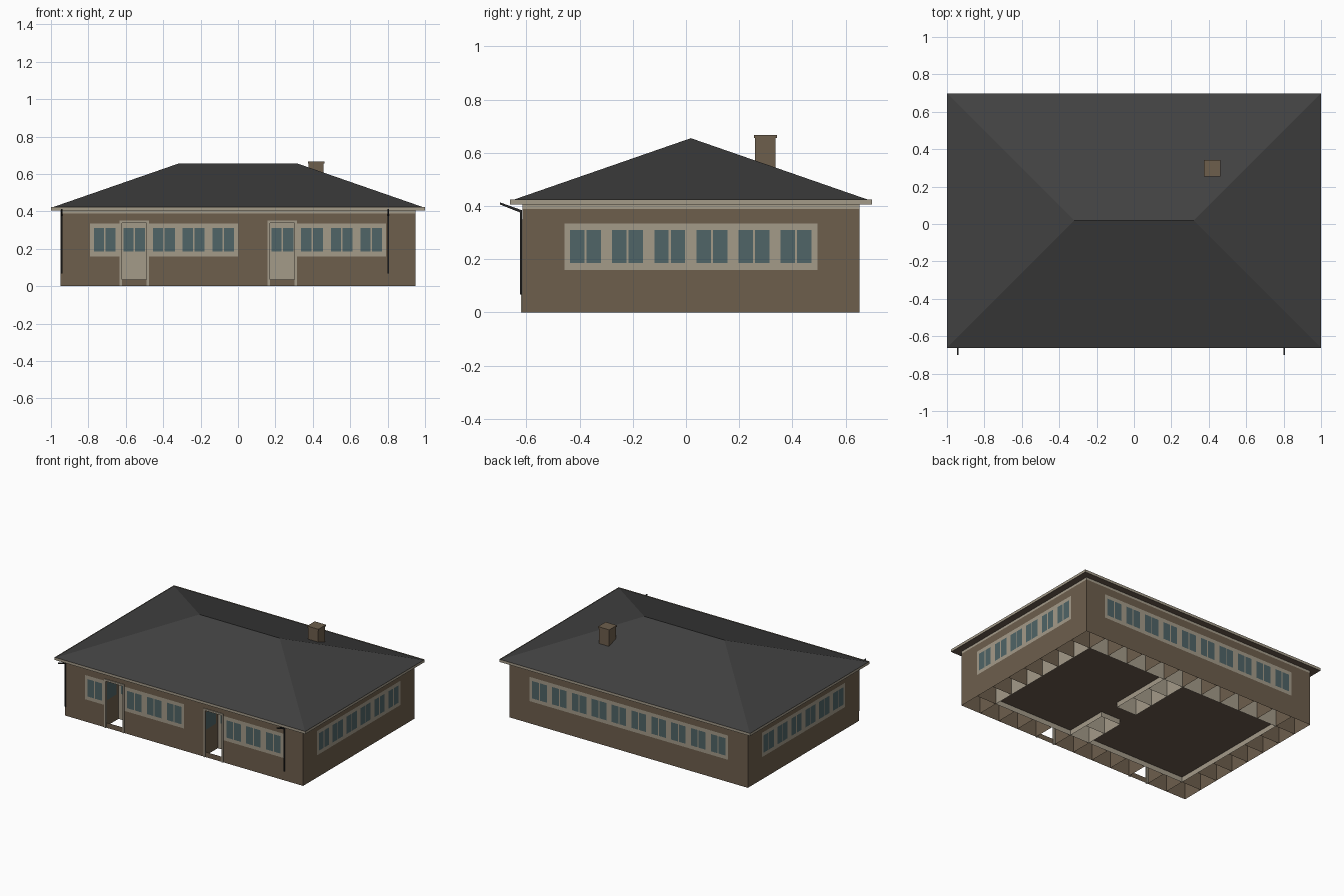
import bpy, bmesh
from mathutils import Vector

if "Cube" in bpy.data.objects:
    bpy.data.objects.remove(bpy.data.objects["Cube"], do_unlink=True)


def material(name, r, g, b):
    m = bpy.data.materials.new(name)
    m.use_nodes = True
    m.diffuse_color = (r, g, b, 1)
    m.node_tree.nodes["Principled BSDF"].inputs["Base Color"].default_value = (r, g, b, 1)
    return m


BROWN, CREAM, GLASS, SLATE, DARK, FLOOR = range(6)
PALETTE = [
    material("wall_brown", .154, .113, .073),
    material("trim_cream", .37, .325, .25),
    material("glass_teal", .08, .128, .135),
    material("roof_slate", .053, .053, .053),
    material("pipe_black", .02, .02, .02),
    material("floor_brown", .145, .102, .076),
]


def finish(name, bm):
    mesh = bpy.data.meshes.new(name)
    bm.to_mesh(mesh)
    bm.free()
    for m in PALETTE:
        mesh.materials.append(m)
    obj = bpy.data.objects.new(name, mesh)
    bpy.context.collection.objects.link(obj)


def quad(bm, points, mat):
    face = bm.faces.new([bm.verts.new(p) for p in points])
    face.material_index = mat


def box(bm, low, high, mat):
    low, high = Vector(low), Vector(high)
    verts = bmesh.ops.create_cube(bm, size=1)["verts"]
    for v in verts:
        v.co = (low + high) / 2 + v.co * (high - low)
    for f in {f for v in verts for f in v.link_faces}:
        f.material_index = mat


# Plan grid: hollow wall cells around the edge plus a broken middle partition
NX, NY = 12, 8
T = 1.9 / NX
X0, Y0 = -.95, -.615
YC = Y0 + NY * T / 2
TOP, FLOOR_Z = .405, .037
UP = Vector((0, 0, 1))
DOORS = (2, 7)
SIDES = [Vector((1, 0, 0)), Vector((0, 1, 0)), Vector((-1, 0, 0)), Vector((0, -1, 0))]


def inside(i, j):
    return 0 <= i < NX and 0 <= j < NY


def on_edge(i, j):
    return i in (0, NX - 1) or j in (0, NY - 1)


def solid(i, j):
    return inside(i, j) and (on_edge(i, j) or (i == 6 and j in (1, 2, 4, 5, 6)))


def panel(bm, start, along, xs, zs, rule):
    """Grid of faces on one cell side; rule(column, row) gives a material or None."""
    for c in range(len(xs) - 1):
        for r in range(len(zs) - 1):
            mat = rule(c, r)
            if mat is not None:
                a, b = start + along * xs[c], start + along * xs[c + 1]
                quad(bm, (a + UP * zs[r], b + UP * zs[r],
                          b + UP * zs[r + 1], a + UP * zs[r + 1]), mat)


PANE_X = (0, .021, .075, .083, .137, T)
PANE_Z = (0, .16, .185, .31, .335, .388, TOP)
LOBBY_Z = (0, .185, .31, TOP)


def window_rule(c, r):
    if r == 2 and c in (1, 3):
        return GLASS
    return BROWN if r in (0, 4) else CREAM


def door_rule(c, r):
    if c == 1 and r == 1:
        return None
    return BROWN if r == 3 or (c == 1 and r == 0) else CREAM


def lobby_rule(c, r):
    return GLASS if r == 1 and c in (1, 3) else CREAM


def lobby_side_rule(c, r):
    return GLASS if r == 1 and c in (1, 2, 3) else BROWN


walls = bmesh.new()
for i in range(NX):
    for j in range(NY):
        if not solid(i, j):
            continue
        corners = [Vector((X0 + (i + a) * T, Y0 + (j + b) * T, 0))
                   for a, b in ((0, 0), (1, 0), (1, 1), (0, 1))]
        for k, along in enumerate(SIDES):
            out = along.cross(UP)
            ni, nj = i + round(out.x), j + round(out.y)
            front = k == 0
            start = corners[k]
            is_door = j == 0 and i in DOORS
            if not inside(ni, nj):
                # Outside face: door opening, window or plain wall
                plain = (i in (0, NX - 1) if k in (0, 2) else j in (0, NY - 1)) or (front and i == 6)
                if front and is_door:
                    panel(walls, start, along, (0, .014, T - .014, T),
                          (0, FLOOR_Z, .337, .35, .388, TOP), door_rule)
                elif plain:
                    panel(walls, start, along, (0, T), (0, .388, TOP), lambda c, r: (BROWN, CREAM)[r])
                else:
                    panel(walls, start, along, PANE_X, PANE_Z, window_rule)
            elif solid(ni, nj):
                # Divider shared by two cells, glazed beside the doors
                if k == 1 and j == 0 and (i in DOORS or ni in DOORS):
                    panel(walls, start, along, PANE_X, LOBBY_Z, lobby_side_rule)
                elif k in (1, 2):
                    shade = BROWN if on_edge(i, j) and on_edge(ni, nj) else CREAM
                    panel(walls, start, along, (0, T), (0, TOP), lambda c, r: shade)
            elif is_door:
                panel(walls, start, along, PANE_X, LOBBY_Z, lobby_rule)
            else:
                panel(walls, start, along, (0, T), (0, TOP), lambda c, r: CREAM)
bmesh.ops.remove_doubles(walls, verts=walls.verts, dist=.0001)
finish("house_walls", walls)

# Door surrounds standing slightly proud of the wall
for n, i in enumerate(DOORS):
    bm = bmesh.new()
    a, b = X0 + i * T, X0 + (i + 1) * T
    for low, high in (((a, 0), (a + .013, .35)), ((b - .013, 0), (b, .35)),
                      ((a + .013, .337), (b - .013, .35))):
        box(bm, (low[0], Y0 - .006, low[1]), (high[0], Y0 + .008, high[1]), CREAM)
    finish(f"door_frame_{n + 1}", bm)

# Interior floor, one tile for each open cell
bm = bmesh.new()
for i in range(NX):
    for j in range(NY):
        if not solid(i, j):
            x, y = X0 + i * T, Y0 + j * T
            quad(bm, ((x, y, FLOOR_Z), (x, y + T, FLOOR_Z), (x + T, y + T, FLOOR_Z), (x + T, y, FLOOR_Z)), FLOOR)
bmesh.ops.remove_doubles(bm, verts=bm.verts, dist=.0001)
finish("floor", bm)


def eave_ring(z):
    return [Vector((x, YC + y * HALF, z)) for x, y in ((-1, -1), (1, -1), (1, 1), (-1, 1))]


# Eaves: cream fascia around a dark soffit
HALF = .68
bm = bmesh.new()
low, high = eave_ring(TOP), eave_ring(.424)
for k in range(4):
    n = (k + 1) % 4
    quad(bm, (low[k], low[n], high[n], high[k]), CREAM)
quad(bm, low[::-1], FLOOR)
bmesh.ops.remove_doubles(bm, verts=bm.verts, dist=.0001)
finish("eaves", bm)

# Hipped roof, starting just below the rim of the fascia
RIDGE_X, RIDGE_Z = .32, .655
bm = bmesh.new()
c = eave_ring(.419)
left, right = Vector((-RIDGE_X, YC, RIDGE_Z)), Vector((RIDGE_X, YC, RIDGE_Z))
for points in ((c[0], c[1], right, left), (c[1], c[2], right),
               (c[2], c[3], left, right), (c[3], c[0], left)):
    quad(bm, points, SLATE)
bmesh.ops.remove_doubles(bm, verts=bm.verts, dist=.0001)
finish("hipped_roof", bm)

# Chimney with cap
bm = bmesh.new()
box(bm, (.378, .26, .45), (.458, .337, .656), BROWN)
box(bm, (.373, .255, .656), (.463, .342, .667), BROWN)
finish("chimney", bm)

# Downspouts: square tube bent forward under the eaves
W = .004
PATH = ((-.62, .068), (-.62, .38), (-.70, .41))
for name, x in (("right_downspout", -.943), ("left_downspout", .802)):
    bm = bmesh.new()
    rings = []
    for n, (y, z) in enumerate(PATH):
        dy, dz = ((W, 0), (W, W), (0, W))[n]
        rings.append([bm.verts.new((x + sx * W, y + s * dy, z + s * dz))
                      for sx, s in ((-1, -1), (1, -1), (1, 1), (-1, 1))])
    for a, b in zip(rings, rings[1:]):
        for k in range(4):
            bm.faces.new((a[k], a[(k + 1) % 4], b[(k + 1) % 4], b[k]))
    bm.faces.new(rings[0][::-1])
    bm.faces.new(rings[-1])
    for f in bm.faces:
        f.material_index = DARK
    bmesh.ops.recalc_face_normals(bm, faces=bm.faces)
    finish(name, bm)
